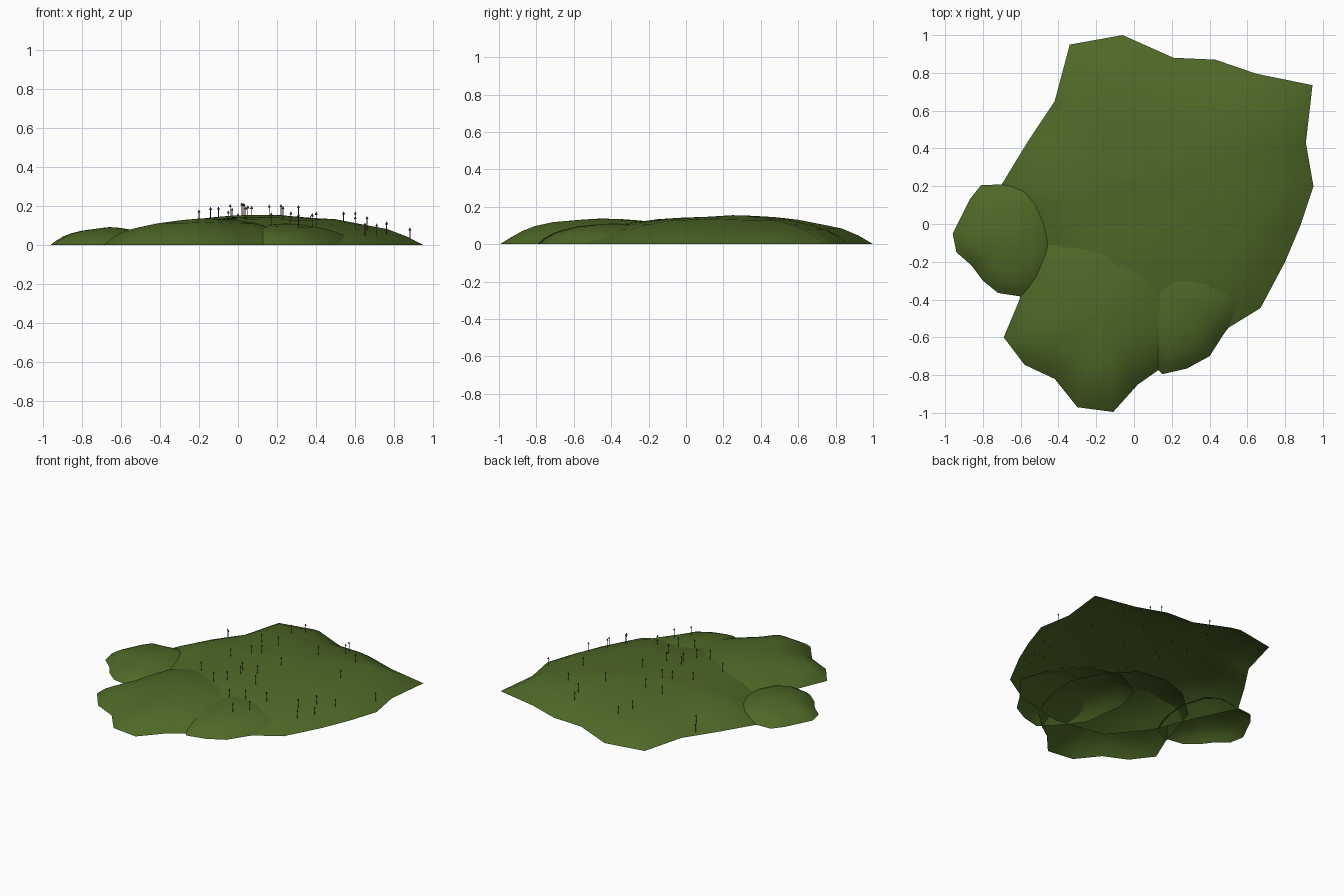
import bpy, random
from mathutils import Vector, noise
from mathutils.bvhtree import BVHTree

random.seed(4)


def material(name, rgb):
    m = bpy.data.materials.new(name)
    m.diffuse_color = (*rgb, 1)
    return m


GRASS = material("grass_green", (0.078, 0.140, 0.020))
STEM = material("stem_red_brown", (0.11, 0.022, 0.022))
TIP = material("tip_dark_brown", (0.04, 0.022, 0.016))


def make_object(name, verts, faces, mats, smooth=False):
    me = bpy.data.meshes.new(name)
    me.from_pydata(verts, [], faces)
    for m in mats:
        me.materials.append(m)
    for p in me.polygons:
        p.use_smooth = smooth
    ob = bpy.data.objects.new(name, me)
    bpy.context.collection.objects.link(ob)
    return ob


# Shared dome profile: (fraction from crest to rim, fraction of height)
PROFILE = [(0.15, 0.97), (0.3, 0.91), (0.47, 0.83), (0.65, 0.68),
           (0.78, 0.52), (0.9, 0.28), (1, 0)]
trees = []


def mound(name, centre, height, rim, bump):
    """Open-bottomed hill shell: rings of a clockwise rim shrunk to a crest."""
    cx, cy = centre
    verts = [(cx, cy, height)]
    n = len(rim)
    for t, h in PROFILE:
        for x, y in rim:
            px, py = cx + (x - cx) * t, cy + (y - cy) * t
            wob = noise.noise(Vector((px * 5, py * 5, height * 40))) * bump
            verts.append((px, py, height * h + (wob if t < 1 else 0)))
    faces = [(0, 1 + (i + 1) % n, 1 + i) for i in range(n)]
    for r in range(len(PROFILE) - 1):
        a, b = 1 + r * n, 1 + (r + 1) * n
        for i in range(n):
            j = (i + 1) % n
            faces.append((a + i, a + j, b + j, b + i))
    trees.append(BVHTree.FromPolygons(verts, faces))
    return make_object(name, verts, faces, [GRASS], True)


# Hills
mound("main_hill", (0.1, 0.25), 0.155, [
    (-0.34, 0.95), (-0.06, 1.0), (0.21, 0.88), (0.43, 0.87), (0.65, 0.795),
    (0.945, 0.735), (0.91, 0.43), (0.95, 0.2), (0.88, -0.01), (0.8, -0.2),
    (0.67, -0.445), (0.45, -0.58), (0.1, -0.66), (-0.25, -0.6),
    (-0.45, -0.35), (-0.53, -0.15), (-0.62, 0.05), (-0.7, 0.21),
    (-0.56, 0.44), (-0.42, 0.65)], 0.008)
mound("front_hill", (-0.16, -0.46), 0.137, [
    (-0.3, 0.13), (-0.1, 0.2), (0.1, 0.17), (0.25, 0.02), (0.36, -0.2),
    (0.34, -0.45), (0.26, -0.65), (0.12, -0.78), (0.02, -0.85),
    (-0.11, -0.995), (-0.3, -0.97), (-0.42, -0.82), (-0.58, -0.745),
    (-0.69, -0.6), (-0.61, -0.41), (-0.56, -0.25), (-0.5, -0.05)], 0.01)
mound("left_hill", (-0.66, -0.06), 0.092, [
    (-0.7, 0.21), (-0.55, 0.24), (-0.44, 0.19), (-0.39, 0.0), (-0.41, -0.19),
    (-0.48, -0.34), (-0.59, -0.385), (-0.72, -0.365), (-0.8, -0.3),
    (-0.86, -0.22), (-0.94, -0.15), (-0.96, -0.05), (-0.92, 0.03),
    (-0.87, 0.13), (-0.81, 0.205)], 0.007)
mound("right_front_hill", (0.24, -0.4), 0.11, [
    (-0.05, -0.05), (0.15, 0.06), (0.38, 0.0), (0.55, -0.2), (0.62, -0.4),
    (0.48, -0.575), (0.4, -0.7), (0.28, -0.765), (0.15, -0.795),
    (0.06, -0.7), (-0.06, -0.55), (-0.1, -0.25)], 0.007)


def ground(x, y):
    hits = [t.ray_cast(Vector((x, y, 1)), Vector((0, 0, -1)))[0] for t in trees]
    return max((h.z for h in hits if h), default=0)


# Small flat stakes facing front and back: thin stem with a triangular tip
SPOTS = [(-0.43, 0.5), (-0.46, 0.55), (0.0, 0.76), (-0.05, 0.67), (0.54, 0.55),
         (0.37, 0.72), (0.4, 0.64), (0.31, 0.46), (0.03, 0.41), (0.22, 0.17),
         (0.02, 0.24), (-0.1, 0.41), (-0.04, 0.21), (-0.14, 0.12), (0.88, 0.29),
         (0.66, -0.06), (0.6, -0.18), (0.4, -0.25), (0.27, -0.3), (0.05, -0.02),
         (0.07, -0.07), (0.16, -0.01), (0.04, -0.18), (-0.03, -0.23),
         (-0.2, -0.13), (0.17, -0.34), (0.31, -0.5), (0.38, -0.41),
         (0.65, -0.26), (0.71, -0.15), (0.76, 0.01), (0.6, 0.3), (0.23, -0.13)]
verts, faces = [], []
for x, y in SPOTS:
    z = ground(x, y)
    k, top = len(verts), z + random.uniform(0.045, 0.055)
    w, tw = 0.002, 0.008
    verts += [(x - w, y, z - 0.012), (x + w, y, z - 0.012), (x + w, y, top),
              (x - w, y, top), (x - tw, y, top), (x + tw, y, top),
              (x, y, top + 0.016)]
    faces += [(k, k + 1, k + 2, k + 3), (k + 4, k + 5, k + 6)]
stakes = make_object("stakes", verts, faces, [STEM, TIP])
for p in stakes.data.polygons:
    p.material_index = 1 if len(p.vertices) == 3 else 0
